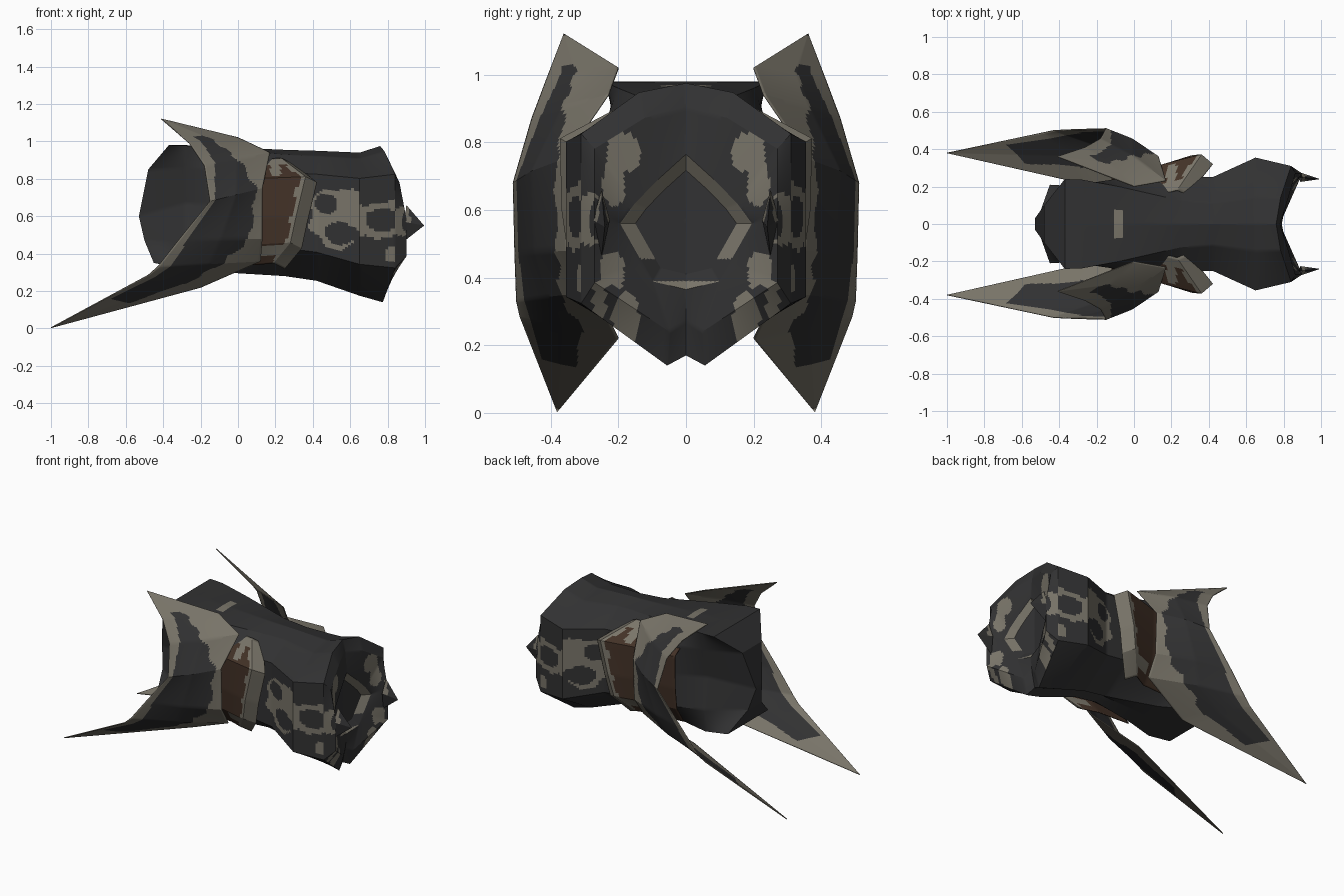
import bpy, math
from mathutils import Vector

if "Cube" in bpy.data.objects:
    bpy.data.objects.remove(bpy.data.objects["Cube"])


def material(name, rgb):
    m = bpy.data.materials.new(name)
    m.diffuse_color = (*rgb, 1)
    m.use_nodes = True
    m.node_tree.nodes["Principled BSDF"].inputs["Base Color"].default_value = m.diffuse_color
    return m


MATS = [material("charcoal", (0.031, 0.031, 0.032)),
        material("stone_grey", (0.19, 0.175, 0.14)),
        material("dark_brown", (0.055, 0.031, 0.02))]
DARK, GREY, BROWN = 0, 1, 2


def loft(name, rows, rule, su=6, sv=6, closed=False, side=1, thick=0.0):
    """Skin rows of points with a fine grid; rule(row, column, point) picks the colour."""
    n = len(rows[0])
    cols = n * sv if closed else (n - 1) * sv + 1
    nrows = (len(rows) - 1) * su + 1
    rows = [[Vector(p) for p in r] for r in rows]

    def point(a, b):
        i, j = min(int(a), len(rows) - 2), int(b)
        if not closed:
            j = min(j, n - 2)
        fa, fb = a - i, b - j
        k = (j + 1) % n
        p = rows[i][j].lerp(rows[i][k], fb).lerp(rows[i + 1][j].lerp(rows[i + 1][k], fb), fa)
        return Vector((p.x, p.y * side, p.z))

    verts = [point(r / su, c / sv) for r in range(nrows) for c in range(cols)]
    faces, idx = [], []
    for r in range(nrows - 1):
        for c in range(cols if closed else cols - 1):
            d = (c + 1) % cols
            f = (r * cols + c, r * cols + d, (r + 1) * cols + d, (r + 1) * cols + c)
            faces.append(f if side > 0 else f[::-1])
            a, b = (r + 0.5) / su, (c + 0.5) / sv
            idx.append(rule(a, b, point(a, b)))
    me = bpy.data.meshes.new(name)
    me.from_pydata(verts, [], faces)
    for m in MATS:
        me.materials.append(m)
    me.polygons.foreach_set("material_index", idx)
    ob = bpy.data.objects.new(name, me)
    bpy.context.collection.objects.link(ob)
    bpy.context.view_layer.objects.active = ob
    ob.select_set(True)
    # merge the collapsed points and fix the outward direction
    bpy.ops.object.mode_set(mode='EDIT')
    bpy.ops.mesh.select_all(action='SELECT')
    bpy.ops.mesh.remove_doubles(threshold=0.0003)
    if closed:
        bpy.ops.mesh.normals_make_consistent(inside=False)
    bpy.ops.object.mode_set(mode='OBJECT')
    bpy.ops.object.shade_smooth_by_angle(angle=math.radians(25))
    ob.select_set(False)
    if thick:
        s = ob.modifiers.new("thickness", 'SOLIDIFY')
        s.thickness, s.offset = thick, 0
    return ob


def ring(half):
    """Complete a half outline (top to bottom) with its mirror image."""
    return half + [(x, -y, z) for x, y, z in half[-2:0:-1]]


def section(x, top, bottom, w, flat, bulge=0.0, pinch=0.0, foot=0.18):
    """Hexagonal section; flat widens the top, pinch draws in the sides, bulge pushes them forward."""
    h = top - bottom
    half = [(0, top), (w * flat, top - 0.05 * (1 - flat)), (w * (1 - pinch / 2), bottom + 0.82 * h),
            (w * (1 - pinch), bottom + 0.53 * h), (w * (1 - pinch / 2), bottom + 0.22 * h),
            (w * foot, bottom), (0, bottom + 0.03 * (foot < 0.5))]

    def slant(px, z):
        return min(px, 0.77 + 0.48 * (0.975 - z), 0.79 + 0.55 * (z - 0.14)) if bulge else px
    return ring([(slant(x + bulge * y / w, z), y, z) for y, z in half])


MOUTH = [(0, 1.05), (0.42, 0.67), (0.78, 0.3), (1, 0), (0.66, -0.6), (0.5, -0.88), (0, -1)]


def mouth(x, r):
    """Pointed pentagon ring around the mouth."""
    return ring([(x + 0.2 * r * y, r * y, 0.56 + r * z) for y, z in MOUTH])


def inside(u, v, spots):
    wob = 0.18 * math.sin(31 * u + 9 * v) + 0.12 * math.sin(47 * v - 13 * u)
    return any(((u - a) / ra) ** 2 + ((v - b) / rb) ** 2 < 1 + wob for a, b, ra, rb in spots)


# Body: hourglass rear wedge, waist, flared nose and recessed mouth
rear = ring([(-0.37, 0, 0.98), (-0.37, 0.24, 0.98), (-0.48, 0.10, 0.85), (-0.53, 0.03, 0.60),
             (-0.50, 0.07, 0.47), (-0.45, 0.21, 0.35), (-0.45, 0, 0.35)])
body_rows = [[(x, 0, z) for x, y, z in rear],
             rear,
             section(-0.28, 0.98, 0.32, 0.25, 0.95, 0, 0.3, 0.8),
             section(-0.08, 0.97, 0.30, 0.25, 0.8, 0, 0.06, 0.5),
             section(0.25, 0.955, 0.28, 0.25, 0.5),
             section(0.42, 0.95, 0.255, 0.25, 0.45),
             section(0.65, 0.94, 0.175, 0.355, 0.4),
             section(0.76, 0.975, 0.14, 0.31, 0.45, 0.08),
             section(0.78, 0.90, 0.24, 0.27, 0.45, 0.12),
             mouth(0.79, 0.195),
             mouth(0.76, 0.15),
             [(0.76, 0, 0.57)] * 12]
SIDE_GREY = [(0.53, 0.59, 0.16, 0.16), (0.79, 0.58, 0.13, 0.10), (0.90, 0.66, 0.03, 0.05),
             (0.82, 0.40, 0.03, 0.05)]
SIDE_DARK = [(0.475, 0.665, 0.065, 0.05), (0.56, 0.51, 0.095, 0.055), (0.78, 0.58, 0.09, 0.06),
             (0.68, 0.69, 0.03, 0.04)]
NOSE_GREY = [(0.18, 0.77, 0.05, 0.06), (0.21, 0.68, 0.035, 0.07), (0.28, 0.57, 0.05, 0.07),
             (0.22, 0.42, 0.04, 0.06), (0.18, 0.28, 0.04, 0.07), (0.25, 0.33, 0.03, 0.06)]
NOSE_DARK = [(0.25, 0.57, 0.035, 0.06), (0.22, 0.34, 0.02, 0.04)]


def body_paint(a, b, p):
    y = abs(p.y)
    if a > 9:
        return GREY if a < 10 and not 0.39 < p.z < 0.455 else DARK
    if a > 7:
        return GREY if inside(y, p.z, NOSE_GREY) and not inside(y, p.z, NOSE_DARK) else DARK
    if abs(p.x + 0.085) < 0.025 and y < 0.08 and p.z > 0.8:
        return GREY
    if p.x > 0.36 and inside(p.x, p.z, SIDE_GREY) and not inside(p.x, p.z, SIDE_DARK):
        return GREY
    return DARK


loft("body", body_rows, body_paint, su=15, sv=16, closed=True)

# Wing blades: leading and trailing edges run between an upper and a lower tip
upper_tip, lower_tip = (-0.41, 0.36, 1.12), (-1.0, 0.38, 0.004)
leading = [(-0.26, 0.41, 0.99), (-0.18, 0.455, 0.87), (-0.15, 0.51, 0.68),
           (-0.32, 0.505, 0.47), (-0.43, 0.50, 0.33), (-0.48, 0.49, 0.285)]
trailing = [(0.0, 0.20, 1.02), (0.17, 0.23, 0.94), (0.13, 0.36, 0.75),
            (0.13, 0.35, 0.48), (0.12, 0.27, 0.36), (-0.20, 0.20, 0.22)]
wing_rows = [[upper_tip] * 3]
for lead, trail in zip(leading, trailing):
    mid = Vector(lead).lerp(Vector(trail), 0.5) + Vector((0, 0.02, 0))
    wing_rows.append([lead, mid, trail])
wing_rows.append([lower_tip] * 3)
LEAD_TRIM = [0.3, 0.24, 0.16, 0.10, 0.11, 0.12, 0.12, 0.15]
TRAIL_TRIM = [0.4, 0.5, 0.5, 0.88, 0.84, 0.62, 0.7, 0.75]


def wing_paint(a, b, p):
    i = min(int(a), 6)
    low, high = (t[i] + (t[i + 1] - t[i]) * (a - i) for t in (LEAD_TRIM, TRAIL_TRIM))
    high += 0.03 * math.sin(9 * a)
    return DARK if low < b / 2 < high and 0.75 < a < 6.45 else GREY


# Side collars: brown panels with a grey front trim, from height, front edge and width
collar_rows = [[(-0.12, y * 0.77, z), (0.1, y * 0.82, z), (x - 0.06, y, z + 0.01), (x, y * 0.86, z - 0.02)]
               for z, x, y in [(0.90, 0.29, 0.18), (0.80, 0.42, 0.37), (0.59, 0.37, 0.365),
                               (0.45, 0.34, 0.345), (0.34, 0.25, 0.25)]]


def collar_paint(a, b, p):
    trim = b > 1.9 + 0.05 * math.sin(8 * a) or (b > 1.2 and (a < 0.3 or 3.1 < a < 3.6))
    return GREY if trim or inside(p.x, p.z, [(0.2, 0.84, 0.03, 0.03)]) else BROWN


for side, label in ((1, "left"), (-1, "right")):
    loft("wing_" + label, wing_rows, wing_paint, su=14, sv=20, side=side, thick=0.005)
    loft("collar_" + label, collar_rows, collar_paint, su=12, sv=12, side=side, thick=0.006)
    # Flat cheek spike beside the mouth
    base = [(0.90, 0.25, 0.66), (0.89, 0.275, 0.57), (0.88, 0.25, 0.46), (0.89, 0.225, 0.57)]
    loft("cheek_spike_" + label, [base, [(0.995, 0.24, 0.55)] * 4],
         lambda a, b, p: GREY if p.x < 0.92 and p.z > 0.57 else DARK,
         su=6, sv=4, closed=True, side=side)
